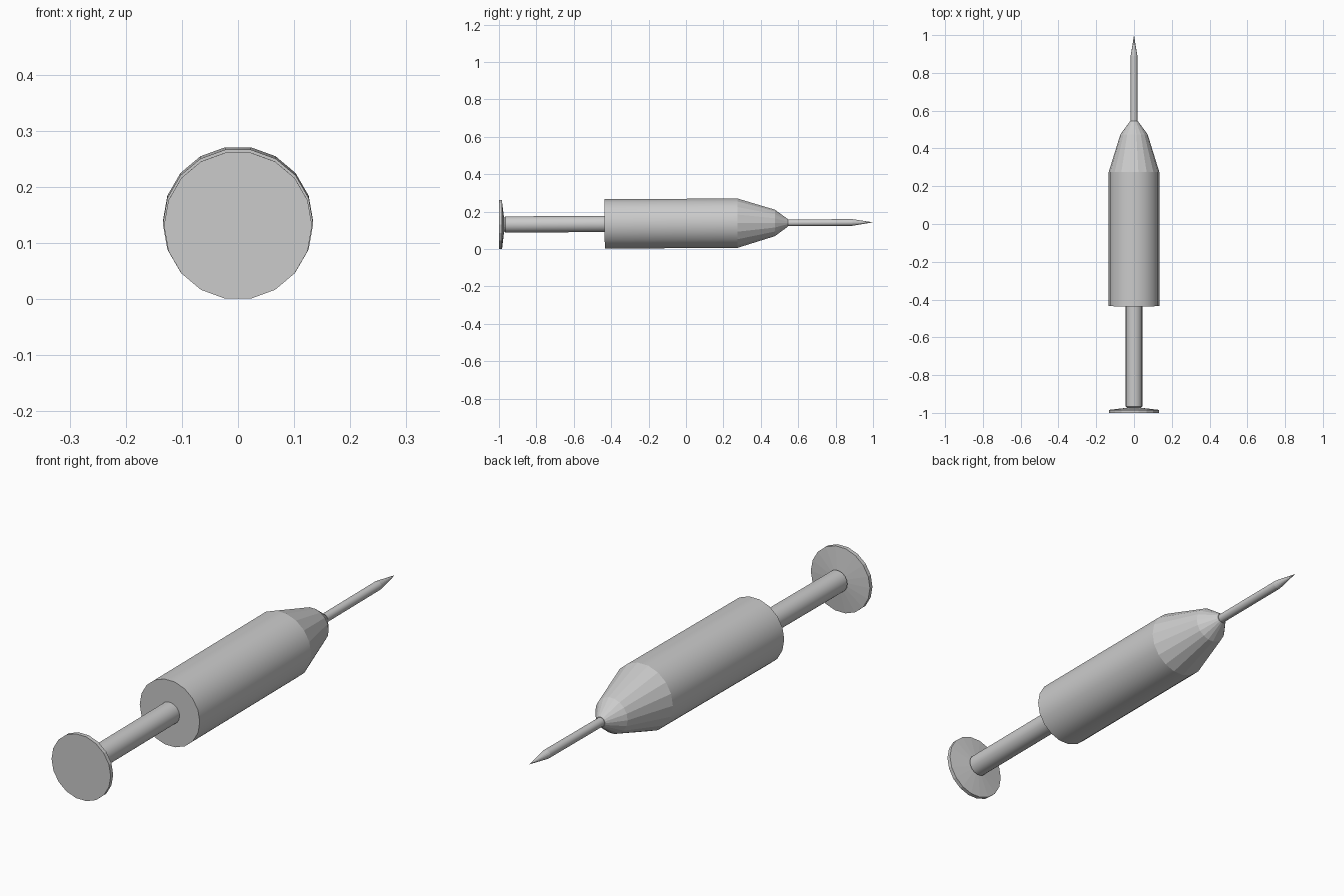
import bpy, bmesh, math

if "Cube" in bpy.data.objects:
    bpy.data.objects.remove(bpy.data.objects["Cube"])

TILT = 0.006      # the whole axis rises very slightly towards the tip
CENTRE_Z = 0.137
SIDES = 18


def lathe(name, profile, smooth_bands=()):
    """Spin (y, radius) points about the y axis, capping open ends."""
    bm = bmesh.new()
    rings = []
    for y, r in profile:
        if r == 0:
            rings.append([bm.verts.new((0, y, 0))])
            continue
        angles = [2 * math.pi * i / SIDES for i in range(SIDES)]
        rings.append([bm.verts.new((r * math.cos(a), y, r * math.sin(a)))
                      for a in angles])
    for band, (a, b) in enumerate(zip(rings, rings[1:])):
        for i in range(SIDES):
            j = (i + 1) % SIDES
            if len(b) == 1:
                face = bm.faces.new((a[i], a[j], b[0]))
            else:
                face = bm.faces.new((a[i], a[j], b[j], b[i]))
            face.smooth = band in smooth_bands
    for ring in (rings[0], rings[-1]):
        if len(ring) > 1:
            bm.faces.new(ring)
    bmesh.ops.recalc_face_normals(bm, faces=bm.faces)
    # keep every edge between bands crisp
    for e in bm.edges:
        if len({f.smooth for f in e.link_faces}) > 1:
            e.smooth = False
    mesh = bpy.data.meshes.new(name)
    bm.to_mesh(mesh)
    bm.free()
    obj = bpy.data.objects.new(name, mesh)
    obj.location.z = CENTRE_Z
    obj.rotation_euler.x = TILT
    bpy.context.collection.objects.link(obj)
    return obj


# Barrel with its two-step tapered nose
lathe("barrel", [(-0.435, 0.134), (0.275, 0.134), (0.475, 0.072),
                 (0.545, 0.02)], smooth_bands=(0,))

# Thumb plate with a shallow conical back
lathe("thumb_plate", [(-1.0, 0.132), (-0.984, 0.132), (-0.972, 0.03)])

# Plunger rod, narrowing where it meets the plate
lathe("plunger_rod", [(-0.976, 0.032), (-0.966, 0.044), (-0.425, 0.044)],
      smooth_bands=(1,))

# Needle with pointed tip
lathe("needle", [(0.535, 0.018), (0.89, 0.018), (1.0, 0)], smooth_bands=(0,))
